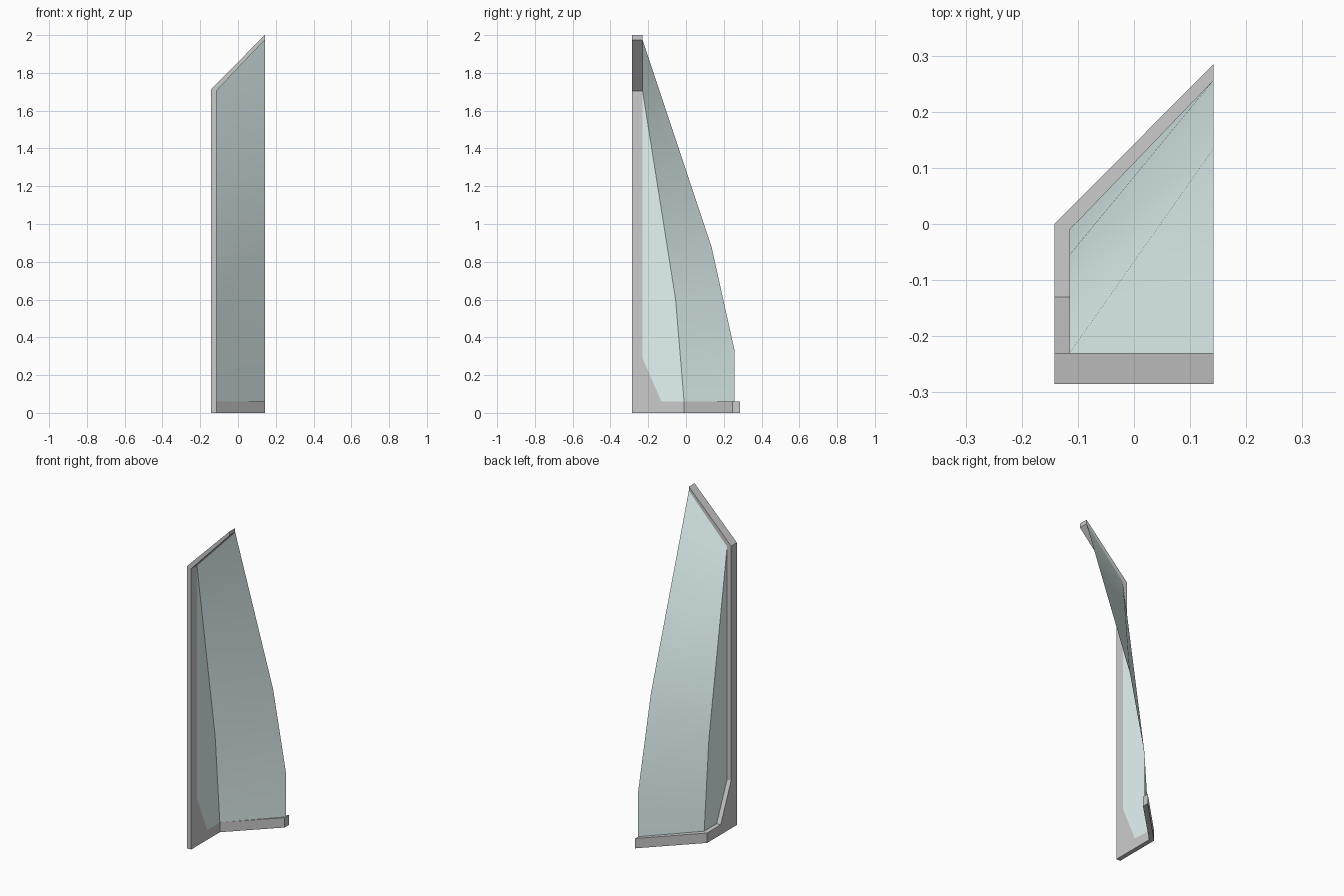
import bpy, bmesh
from mathutils import Vector

if "Cube" in bpy.data.objects:
    bpy.data.objects.remove(bpy.data.objects["Cube"])

W = 0.142    # half width in x
XI = -0.115  # inner face of the side frame


def finish(name, bm):
    me = bpy.data.meshes.new(name)
    bm.to_mesh(me)
    bm.free()
    ob = bpy.data.objects.new(name, me)
    bpy.context.collection.objects.link(ob)
    return ob


def prism(name, points, depth):
    """Extrude a closed planar outline along a vector."""
    bm = bmesh.new()
    face = bm.faces.new([bm.verts.new(p) for p in points])
    ext = bmesh.ops.extrude_face_region(bm, geom=[face], use_keep_orig=True)
    verts = [g for g in ext["geom"] if isinstance(g, bmesh.types.BMVert)]
    bmesh.ops.translate(bm, verts=verts, vec=Vector(depth))
    bmesh.ops.recalc_face_normals(bm, faces=bm.faces)
    return finish(name, bm)


def sheet(name, points, faces, mat, smooth=False):
    """Single-sided pane."""
    bm = bmesh.new()
    v = [bm.verts.new(p) for p in points]
    for f in faces:
        bm.faces.new([v[i] for i in f]).smooth = smooth
    ob = finish(name, bm)
    ob.data.materials.append(mat)
    return ob


# side post with its bottom gusset
side = [(-0.285, 0), (-0.01, 0), (-0.01, 0.06), (-0.13, 0.06),
        (-0.23, 0.29), (-0.23, 1.705), (-0.285, 1.705)]
prism("side_post", [(-W, y, z) for y, z in side], (XI + W, 0, 0))

# sloping top rail
top = [(-W, 1.705), (-W, 1.715), (W, 2.0), (W, 1.975), (XI, 1.705)]
prism("top_rail", [(x, -0.285, z) for x, z in top], (0, 0.055, 0))

# diagonal bottom rail
bottom = [(-W, -0.01), (-W, 0), (W, 0.285), (W, 0.245), (XI, -0.01)]
prism("bottom_rail", [(x, y, 0) for x, y in bottom], (0, 0, 0.06))

glass = bpy.data.materials.new("glass")
glass.diffuse_color = (0.78, 0.93, 0.92, 1)
glass.use_nodes = True
glass.node_tree.nodes["Principled BSDF"].inputs["Base Color"].default_value = glass.diffuse_color

# curved front pane between the seam and the right edge
seam = [(XI, -0.01, 0.057), (XI, -0.055, 0.6), (XI, -0.23, 1.705)]
edge = [(W, 0.257, 0.057), (W, 0.257, 0.33), (W, 0.135, 0.88), (W, -0.23, 1.975)]
sheet("front_glass", seam + edge,
      [(0, 1, 4, 3), (1, 2, 5, 4), (2, 6, 5)], glass, smooth=True)

# flat side pane
sheet("side_glass", seam + [(XI, -0.23, 0.29), (XI, -0.13, 0.06)],
      [(0, 1, 2, 3, 4)], glass)
